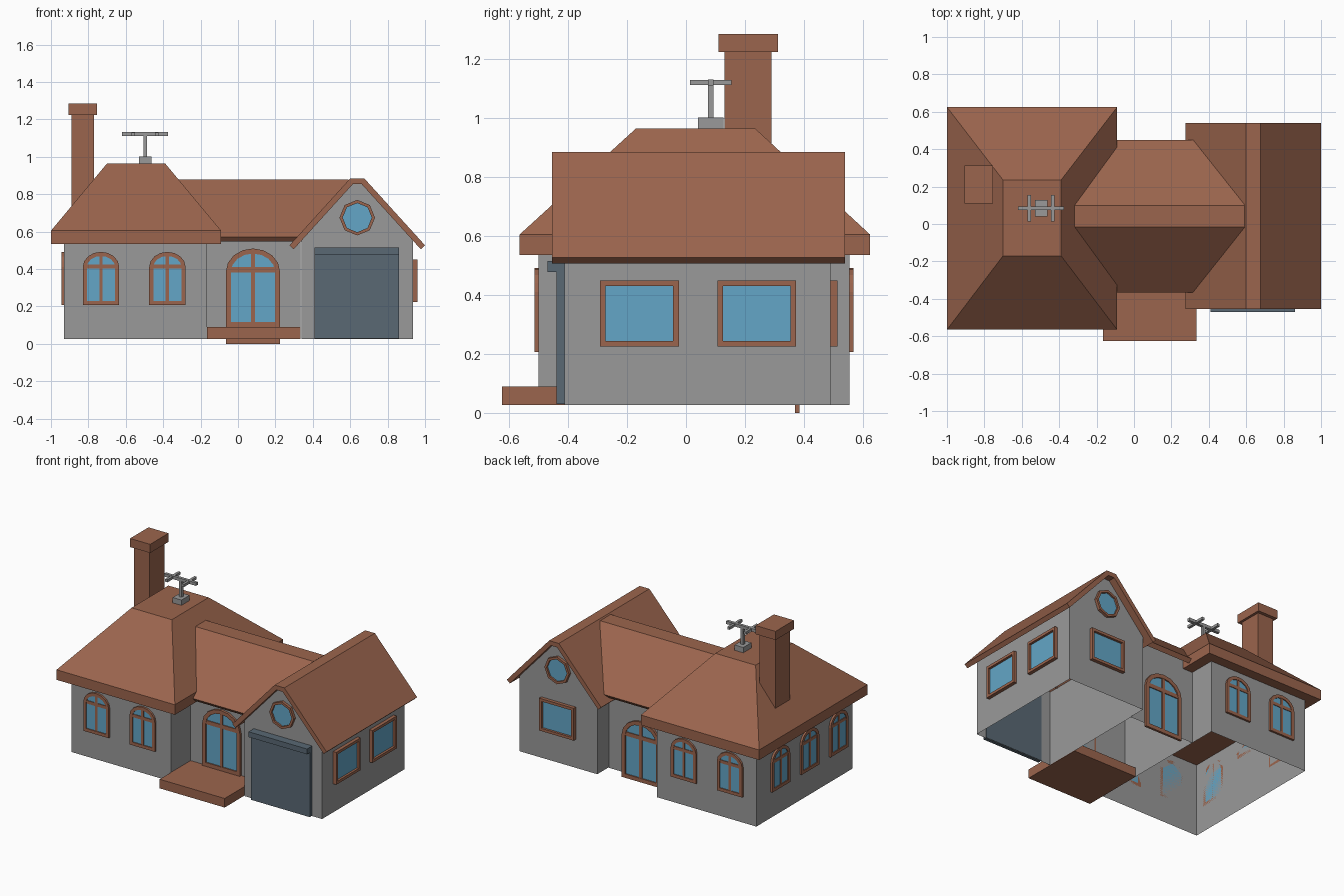
import bpy, bmesh, math
from mathutils import Matrix, Vector

if "Cube" in bpy.data.objects:
    bpy.data.objects.remove(bpy.data.objects["Cube"])


def material(name, rgb):
    m = bpy.data.materials.new(name)
    m.diffuse_color = (*rgb, 1)
    m.use_nodes = True
    m.node_tree.nodes["Principled BSDF"].inputs["Base Color"].default_value = m.diffuse_color
    return m


BROWN = material("brown", (0.33, 0.13, 0.075))
GREY = material("wall_grey", (0.32, 0.32, 0.32))
BLUE = material("glass_blue", (0.125, 0.38, 0.57))
SLATE = material("slate", (0.10, 0.14, 0.175))


def finish(bm, name, mat, matrix=Matrix(), shell=False):
    bmesh.ops.recalc_face_normals(bm, faces=bm.faces[:])
    if shell:  # walls only: no floor, no ceiling
        flat = [f for f in bm.faces if abs(f.normal.z) > 0.3]
        bmesh.ops.delete(bm, geom=flat, context='FACES')
    bm.transform(matrix)
    me = bpy.data.meshes.new(name)
    bm.to_mesh(me)
    bm.free()
    me.materials.append(mat)
    ob = bpy.data.objects.new(name, me)
    bpy.context.collection.objects.link(ob)
    return ob


def add_box(bm, x0, x1, y0, y1, z0, z1):
    m = Matrix.Translation(((x0 + x1) / 2, (y0 + y1) / 2, (z0 + z1) / 2))
    m = m @ Matrix.Diagonal((x1 - x0, y1 - y0, z1 - z0, 1))
    bmesh.ops.create_cube(bm, size=1, matrix=m)


def box(name, mat, *dims, shell=False):
    bm = bmesh.new()
    add_box(bm, *dims)
    return finish(bm, name, mat, shell=shell)


def prism(name, mat, pts, y0, y1, matrix=Matrix(), shell=False):
    """Profile in (x, z), extruded from y0 to y1."""
    bm = bmesh.new()
    a = [bm.verts.new((u, y0, z)) for u, z in pts]
    b = [bm.verts.new((u, y1, z)) for u, z in pts]
    bm.faces.new(a)
    bm.faces.new(b)
    n = len(pts)
    for i in range(n):
        j = (i + 1) % n
        bm.faces.new((a[i], a[j], b[j], b[i]))
    return finish(bm, name, mat, matrix, shell)


# ---- outlines for openings; d is the inset ----
def arch(w, z0, spring, rise, d=0, n=8):
    r = w / 2 - d
    pts = [(-r, z0 + d), (r, z0 + d)]
    for i in range(n + 1):
        a = math.pi * i / n
        pts.append((r * math.cos(a), spring + (rise - d) * math.sin(a)))
    return pts


def rect(w, z0, z1, d=0):
    r = w / 2 - d
    return [(-r, z0 + d), (r, z0 + d), (r, z1 - d), (-r, z1 - d)]


def octagon(r, zc, d=0):
    return [((r - d) * math.sin(i * math.pi / 4), zc + (r - d) * math.cos(i * math.pi / 4))
            for i in range(8)]


def opening(name, shape, args, width, depth, loc, angle, bars=()):
    """Frame ring, glazing bars and a thin glass plate on a wall."""
    m = Matrix.Translation((*loc, 0)) @ Matrix.Rotation(math.radians(angle), 4, 'Z')
    outer, inner = shape(*args), shape(*args, d=width)
    bm = bmesh.new()
    loops = [[bm.verts.new((u, y, z)) for u, z in pts]
             for pts, y in ((outer, 0), (outer, -depth), (inner, -depth), (inner, 0))]
    n = len(outer)
    for k in range(4):
        p, q = loops[k], loops[(k + 1) % 4]
        for i in range(n):
            j = (i + 1) % n
            bm.faces.new((p[i], p[j], q[j], q[i]))
    for x0, x1, z0, z1 in bars:
        add_box(bm, x0, x1, -depth + 0.002, 0, z0, z1)
    finish(bm, name + "_frame", BROWN, m)
    prism(name + "_glass", BLUE, inner, -0.008, 0, m)


def gable(half, ze, ridge, zr, t):
    """Roof slab profile and its underside, centred on u = 0."""
    run, drop = half - ridge, zr - ze
    ln = math.hypot(run, drop)
    ox, oz = t * drop / ln, t * run / ln
    ri = ridge - t * math.tan(math.atan2(drop, run) / 2)
    top = [(-half, ze), (-ridge, zr), (ridge, zr), (half, ze)]
    under = [(half - ox, ze - oz), (ri, zr - t), (-ri, zr - t), (-half + ox, ze - oz)]
    return top + under, under


def wall_profile(under, half, z0):
    (ue, ze), (ur, zr) = under[0], under[1]
    zw = ze + (ue - half) * (zr - ze) / (ue - ur)
    return [(-half, z0), (half, z0), (half, zw), (ur, zr), (-ur, zr), (-half, zw)]


BASE = 0.027

# ---- left wing: walls and truncated hip roof ----
box("left_wing_walls", GREY, -0.93, -0.165, -0.5, 0.555, BASE, 0.535, shell=True)
bm = bmesh.new()
rings = []
for x0, x1, y0, y1, z in ((-1, -0.09, -0.565, 0.625, 0.535),
                          (-1, -0.09, -0.565, 0.625, 0.605),
                          (-0.70, -0.39, -0.17, 0.235, 0.965)):
    rings.append([bm.verts.new((x, y, z)) for x, y in ((x0, y0), (x1, y0), (x1, y1), (x0, y1))])
for p, q in zip(rings, rings[1:]):
    for i in range(4):
        j = (i + 1) % 4
        bm.faces.new((p[i], p[j], q[j], q[i]))
bm.faces.new(rings[0])
bm.faces.new(rings[-1])
finish(bm, "hip_roof", BROWN)

# ---- right wing: gabled walls and roof slab ----
RX = 0.6375
mr = Matrix.Translation((RX, 0, 0))
slab, under = gable(0.3625, 0.527, 0.0375, 0.885, 0.031)
prism("right_roof", BROWN, slab, -0.455, 0.54, mr)
prism("right_wing_walls", GREY, wall_profile(under, 0.2985, BASE), -0.413, 0.49, mr, shell=True)

# ---- middle: roof and walls running along x ----
mm = Matrix.Translation((0, 0.0425, 0)) @ Matrix.Rotation(math.pi / 2, 4, 'Z')
slab, under = gable(0.4075, 0.572, 0.0575, 0.878, 0.033)
prism("middle_roof", BROWN, slab, -0.59, 0.32, mm)
prism("middle_walls", GREY, wall_profile(under, 0.3275, BASE), -0.335, 0.165, mm, shell=True)

# ---- porch ----
box("porch", BROWN, -0.165, 0.335, -0.625, -0.18, BASE, 0.09, shell=False)

# ---- chimney ----
box("chimney", BROWN, -0.89, -0.77, 0.13, 0.29, 0.6, 1.23)
box("chimney_cap", BROWN, -0.907, -0.753, 0.11, 0.312, 1.225, 1.285)

# ---- aerial ----
bm = bmesh.new()
add_box(bm, -0.53, -0.463, 0.04, 0.128, 0.95, 1.002)
add_box(bm, -0.506, -0.486, 0.074, 0.094, 1.0, 1.113)
add_box(bm, -0.62, -0.375, 0.074, 0.094, 1.111, 1.132)
for x in (-0.56, -0.435):
    add_box(bm, x - 0.009, x + 0.009, 0.013, 0.155, 1.112, 1.13)
finish(bm, "aerial", GREY)

# ---- garage door ----
box("garage_door", SLATE, 0.41, 0.86, -0.44, -0.41, 0.03, 0.49)
box("garage_header", SLATE, 0.41, 0.86, -0.47, -0.41, 0.478, 0.515)

# ---- arched windows of the left wing ----
spots = [((x, y), a) for x in (-0.7325, -0.3775) for y, a in ((-0.5, 0), (0.555, 180))]
spots += [((-0.93, y), -90) for y in (0.30, -0.02, -0.34)]
for i, (loc, a) in enumerate(spots):
    opening(f"arched_window_{i + 1}", arch, (0.195, 0.207, 0.41, 0.082), 0.022, 0.014, loc, a,
            [(-0.009, 0.009, 0.22, 0.475), (-0.08, 0.08, 0.402, 0.424)])

# ---- front and back doors ----
for name, y, a, x, z in (("front_door", -0.285, 0, 0.08, 0.09), ("back_door", 0.37, 180, 0.08, 0.0)):
    opening(name, arch, (0.29, z, z + 0.295, 0.125), 0.027, 0.016, (x, y), a,
            [(-0.011, 0.011, z + 0.02, z + 0.40), (-0.125, 0.125, z + 0.293, z + 0.32)])

# ---- right wing windows ----
for i, (loc, a) in enumerate((((0.936, -0.158), 90), ((0.936, 0.24), 90), ((RX, 0.49), 180))):
    opening(f"wide_window_{i + 1}", rect, (0.267, 0.225, 0.45), 0.019, 0.024, loc, a)
for name, y, a in (("front", -0.413, 0), ("back", 0.49, 180)):
    opening(f"{name}_gable_window", octagon, (0.095, 0.675), 0.017, 0.02, (RX, y), a)
